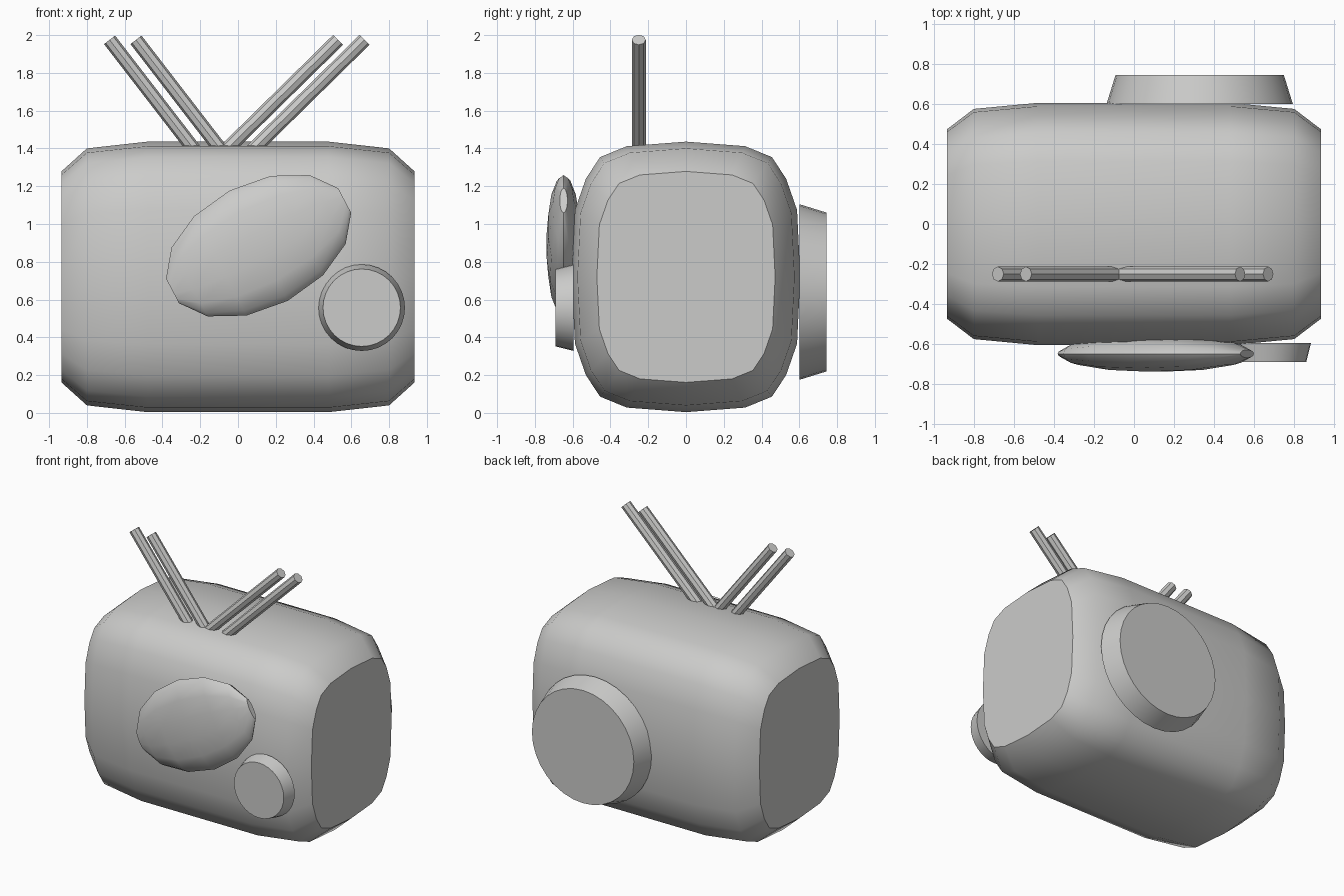
import bpy, bmesh
from math import sin, cos, pi, radians
from mathutils import Vector, Matrix

cube = bpy.data.objects.get("Cube")
if cube:
    bpy.data.objects.remove(cube, do_unlink=True)

GREY = (0.6, 0.6, 0.59, 1)
mat = bpy.data.materials.new("plain grey")
mat.use_nodes = True
mat.diffuse_color = GREY
mat.node_tree.nodes["Principled BSDF"].inputs["Base Color"].default_value = GREY


def finish(name, bm, angle=40):
    bmesh.ops.recalc_face_normals(bm, faces=bm.faces)
    mesh = bpy.data.meshes.new(name)
    bm.to_mesh(mesh)
    bm.free()
    mesh.materials.append(mat)
    obj = bpy.data.objects.new(name, mesh)
    bpy.context.collection.objects.link(obj)
    bpy.ops.object.select_all(action="DESELECT")
    obj.select_set(True)
    bpy.context.view_layer.objects.active = obj
    bpy.ops.object.shade_smooth_by_angle(angle=radians(angle))
    return obj


def loft(name, sections):
    """Skin a row of closed rings and cap both ends."""
    bm = bmesh.new()
    rings = [[bm.verts.new(p) for p in s] for s in sections]
    n = len(rings[0])
    for a, b in zip(rings, rings[1:]):
        for i in range(n):
            j = (i + 1) % n
            bm.faces.new((a[i], a[j], b[j], b[i]))
    bm.faces.new(rings[0])
    bm.faces.new(rings[-1])
    return finish(name, bm)


def frustum(name, start, end, r1, r2, sides):
    """Straight round bar or disc between two points."""
    start, end = Vector(start), Vector(end)
    axis = end - start
    bm = bmesh.new()
    turn = axis.to_track_quat("Z", "Y").to_matrix().to_4x4()
    bmesh.ops.create_cone(bm, cap_ends=True, segments=sides, radius1=r1, radius2=r2,
                          depth=axis.length,
                          matrix=Matrix.Translation((start + end) / 2) @ turn)
    return finish(name, bm)


# Cabinet: rounded-box section, mirrored from one quarter, tapering to both ends
quarter = [(0, .716), (.313, .692), (.455, .634), (.53, .52), (.588, .354), (.605, 0)]
half = quarter + [(y, -z) for y, z in quarter[-2::-1]]
outline = half + [(-y, z) for y, z in half[-2:0:-1]]
stations = [(-.935, .78), (-.8, .95), (-.48, 1), (.48, 1), (.8, .95), (.935, .78)]
loft("cabinet", [[(x, y * s, .72 + z * s) for y, z in outline] for x, s in stations])

# Tilted oval bulge on the front
tilt = Matrix.Translation((.109, -.648, .885)) @ Matrix.Rotation(radians(-27.7), 4, "Y")
rings = []
for k in range(-3, 4):
    phi = k * pi / 7
    rings.append([tilt @ Vector((.528 * sin(phi), .092 * cos(phi) * sin(t), .33 * cos(phi) * cos(t)))
                  for t in (i * pi / 7 for i in range(14))])
loft("front_oval", rings)

# Front knob and back cover
frustum("front_knob", (.655, -.595, .557), (.655, -.69, .557), .229, .205, 32)
frustum("back_cover", (.328, .6, .64), (.328, .745, .64), .465, .42, 32)

# Two pairs of antenna rods, given as base x and tip x
rods = {"right_outer": (-.225, -.68), "right_inner": (-.085, -.54),
        "left_inner": (-.07, .53), "left_outer": (.07, .67)}
for label, (base, tip) in rods.items():
    frustum(label + "_antenna", (base, -.25, 1.385), (tip, -.25, 1.975), .037, .037, 8)
